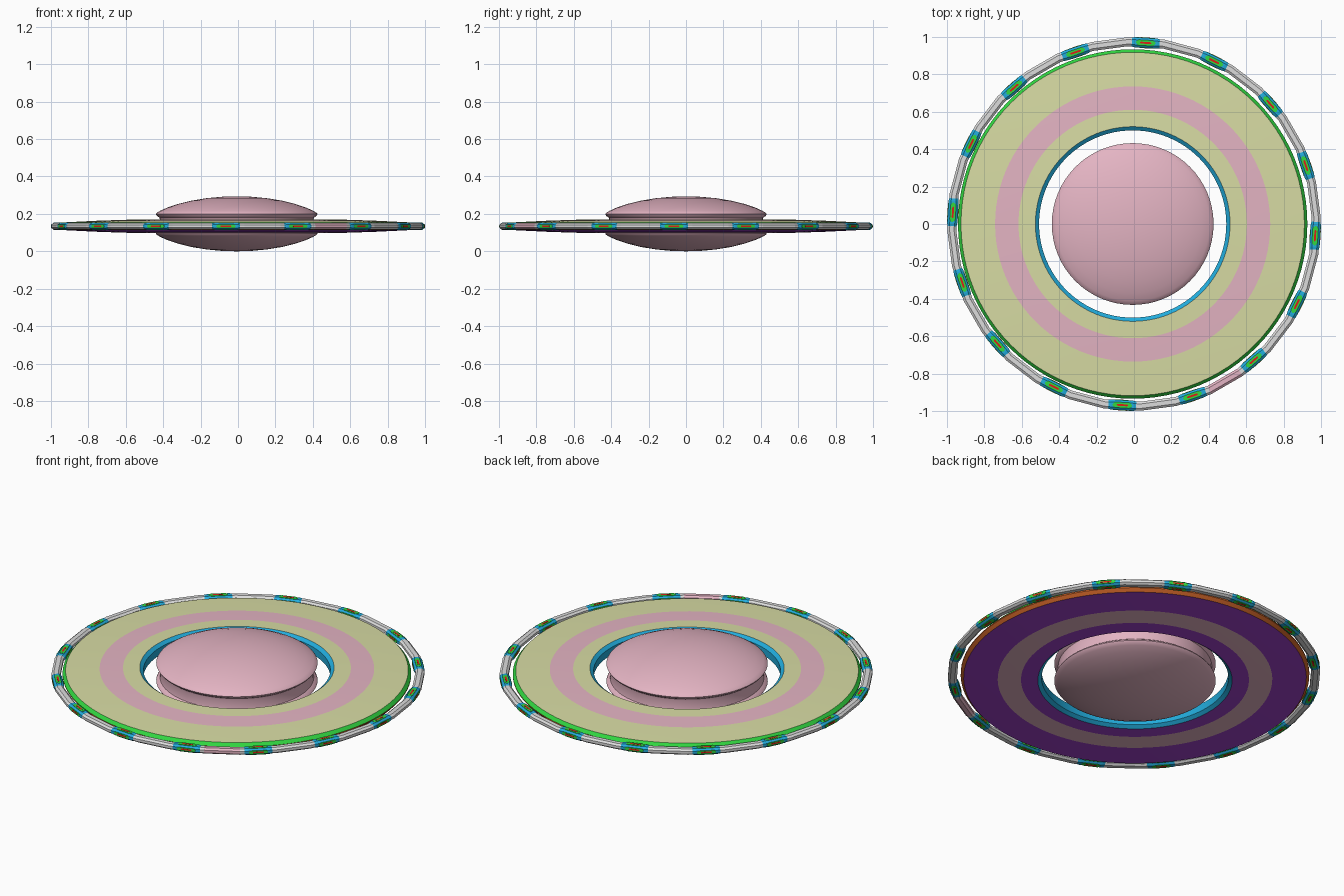
import bpy, bmesh, math
from mathutils import Matrix, Vector

if "Cube" in bpy.data.objects:
    bpy.data.objects.remove(bpy.data.objects["Cube"])


def material(name, r, g, b):
    lin = [(c / 255 / 12.92) if c < 11 else ((c / 255 + 0.055) / 1.055) ** 2.4 for c in (r, g, b)]
    m = bpy.data.materials.new(name)
    m.diffuse_color = (*lin, 1)
    m.use_nodes = True
    m.node_tree.nodes["Principled BSDF"].inputs["Base Color"].default_value = m.diffuse_color
    return m


NAMES = ["pink", "pale_olive", "purple", "blue", "green", "orange_brown", "light_grey", "red"]
RGB = [(228, 180, 195), (216, 220, 164), (160, 66, 203), (34, 172, 220),
       (50, 215, 65), (205, 100, 40), (220, 220, 220), (222, 30, 22)]
MATS = [material(n, *c) for n, c in zip(NAMES, RGB)]
PINK, OLIVE, PURPLE, BLUE, GREEN, BROWN, GREY, RED = range(8)


def finish(name, bm, smooth=None):
    bmesh.ops.remove_doubles(bm, verts=bm.verts, dist=1e-5)
    bmesh.ops.recalc_face_normals(bm, faces=bm.faces)
    me = bpy.data.meshes.new(name)
    bm.to_mesh(me)
    bm.free()
    for m in MATS:
        me.materials.append(m)
    ob = bpy.data.objects.new(name, me)
    bpy.context.collection.objects.link(ob)
    if smooth:
        bpy.ops.object.select_all(action='DESELECT')
        ob.select_set(True)
        bpy.context.view_layer.objects.active = ob
        bpy.ops.object.shade_smooth_by_angle(angle=math.radians(smooth))
    return ob


def lathe(name, profile, colours, n, turn=0.0, closed=False, smooth=None, recolour=None):
    """Spin (radius, z) points; colours gives one material per profile edge."""
    bm = bmesh.new()
    rings = []
    for i in range(n):
        a = turn + math.tau * i / n
        rings.append([bm.verts.new((r * math.cos(a), r * math.sin(a), z)) for r, z in profile])
    edges = len(profile) if closed else len(profile) - 1
    for i in range(n):
        p, q = rings[i], rings[(i + 1) % n]
        for j in range(edges):
            k = (j + 1) % len(profile)
            quad = [p[j], q[j], q[k], p[k]]
            if profile[j][0] == 0:
                quad = [p[j], q[k], p[k]]
            elif profile[k][0] == 0:
                quad = [p[j], q[j], p[k]]
            f = bm.faces.new(quad)
            f.material_index = colours[j] if recolour is None else recolour(i, colours[j])
    return finish(name, bm, smooth)


# Central lens-shaped hull, with a shallow groove round the waist
MID = 0.147
upper = [(0, .147), (.08, .1445), (.16, .137), (.24, .124), (.31, .107), (.37, .087),
         (.41, .069), (.428, .058), (.432, .052), (.426, .042), (.412, .032), (.41, .020)]
hull = [(r, MID + h) for r, h in upper] + [(r, MID - h) for r, h in reversed(upper)]
lathe("central_hull", hull, [PINK] * len(hull), 64, smooth=40).location.x = -.007

# Flat ring with painted bands, lit edges and a blue inner wall
ZR = 0.134
top = [(.500, .022), (.520, .037), (.610, .034), (.735, .030), (.917, .021), (.933, .003)]
disc = [(r, ZR + h) for r, h in top] + [(r, ZR - h) for r, h in reversed(top)]
bands = [BLUE, OLIVE, PINK, OLIVE, GREEN, BROWN, BROWN, PURPLE, PINK, PURPLE, BLUE, BLUE]
lathe("banded_ring", disc, bands, 96, closed=True, smooth=20).location.x = -.007

# Outer rim tube of 32 straight pieces, one of them pink
SIDES, RAD, HW, HH = 32, 0.974, 0.024, 0.017
OFFSET = math.radians(-3.7)
STEP = math.tau / SIDES


def octagon(w, h):
    return [(w, h * .45), (w * .5, h), (-w * .5, h), (-w, h * .45),
            (-w, -h * .45), (-w * .5, -h), (w * .5, -h), (w, -h * .45)]


pink_piece = round(math.radians(360 - 56.3) / STEP)
lathe("outer_rim", [(RAD + x, ZR + y) for x, y in octagon(HW, HH)], [GREY] * 8, SIDES,
      turn=OFFSET - STEP / 2, closed=True,
      recolour=lambda i, c: PINK if i == pink_piece else c)


def plate(bm, centre, across, normal, half_len, half_w, thick, mat):
    """Thin plate with clipped corners, long along the rim (local y)."""
    c = min(half_w * .8, half_len * .4)
    outline = [(half_len, half_w - c), (half_len - c, half_w), (c - half_len, half_w),
               (-half_len, half_w - c), (-half_len, c - half_w), (c - half_len, -half_w),
               (half_len - c, -half_w), (half_len, c - half_w)]
    lo, hi = [[bm.verts.new(centre + Vector((0, u, 0)) + across * v + normal * t)
               for u, v in outline] for t in (-.001, thick)]
    faces = [bm.faces.new(hi)]
    faces += [bm.faces.new((lo[i], lo[(i + 1) % 8], hi[(i + 1) % 8], hi[i])) for i in range(8)]
    for f in faces:
        f.material_index = mat


# Sixteen rim lights: blue sleeve, then green and red plates on every side
X, Z = Vector((1, 0, 0)), Vector((0, 0, 1))
W, H = HW + .003, HH + .002
for k in range(16):
    bm = bmesh.new()
    stations = [(-.084, .82), (-.060, 1), (.060, 1), (.084, .82)]
    loops = [[bm.verts.new((x, y, z)) for x, z in octagon(W * s, H * s)] for y, s in stations]
    faces = [bm.faces.new(loops[0]), bm.faces.new(loops[-1])]
    for p, q in zip(loops, loops[1:]):
        faces += [bm.faces.new((p[i], p[(i + 1) % 8], q[(i + 1) % 8], q[i])) for i in range(8)]
    for f in faces:
        f.material_index = BLUE
    for normal, across, dist, gw, rw in ((Z, X, H, .015, .005), (-Z, X, H, .015, .005),
                                         (X, Z, W, .010, .004), (-X, Z, W, .010, .004)):
        plate(bm, normal * dist, across, normal, .052, gw, .001, GREEN)
        plate(bm, normal * dist, across, normal, .030, rw, .002, RED)
    a = OFFSET + k * math.tau / 16
    bm.transform(Matrix.Rotation(a, 4, 'Z') @ Matrix.Translation((RAD * math.cos(STEP / 2), 0, ZR)))
    finish(f"rim_light_{k + 1}", bm)
